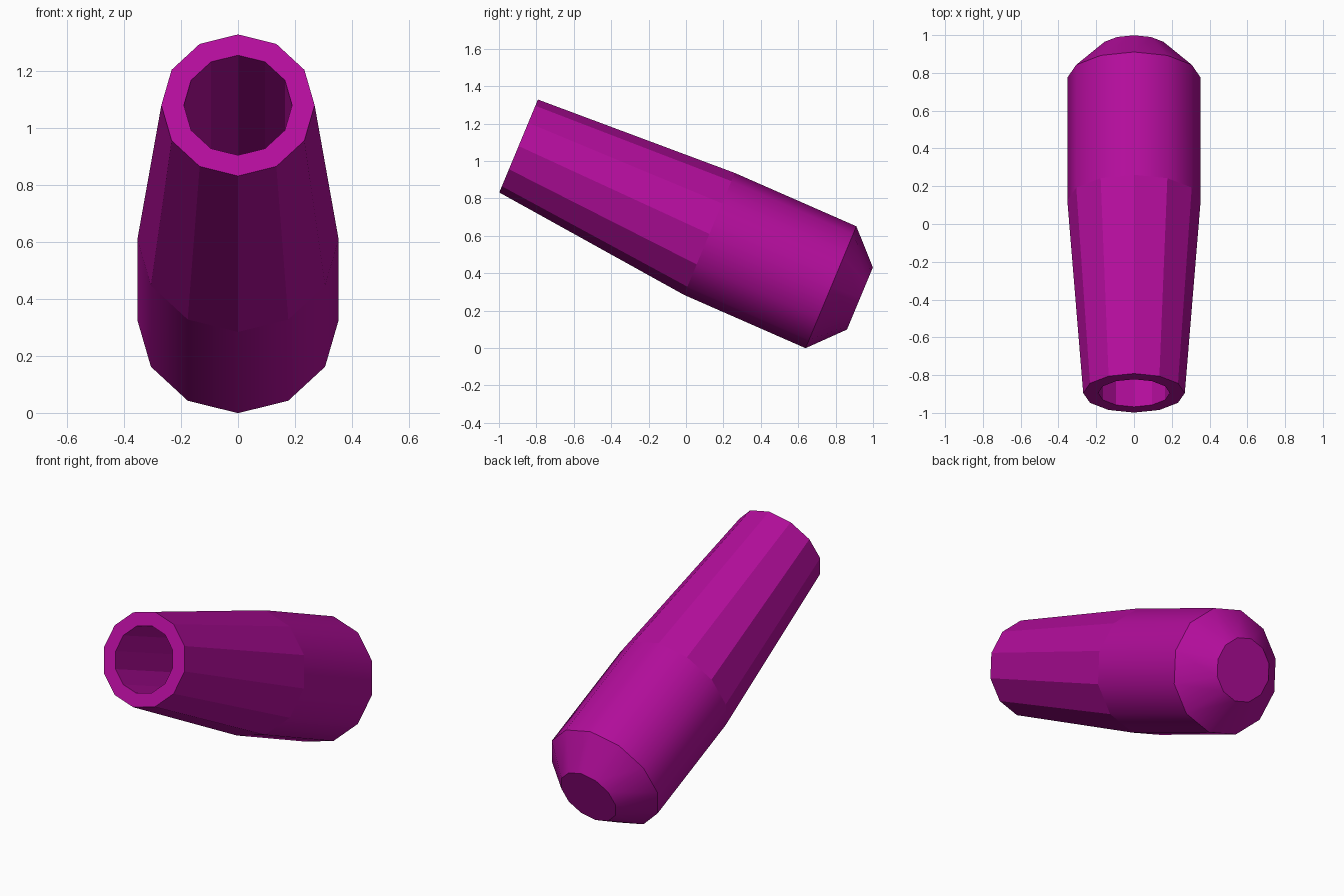
import bpy, bmesh, math
from mathutils import Vector

if "Cube" in bpy.data.objects:
    bpy.data.objects.remove(bpy.data.objects["Cube"])

SIDES = 12
TILT = math.radians(22.6)
UP = Vector((0, math.sin(TILT), math.cos(TILT)))   # across the tilted axis
SIDE = Vector((1, 0, 0))

# Rings from the bottom of the bore, out over the rim, to the rear cap: (y, z, radius)
RINGS = [
    (0.10, 0.665, 0.19),     # bore floor
    (-0.895, 1.08, 0.19),    # inner rim
    (-0.895, 1.08, 0.269),   # outer rim
    (0.125, 0.61, 0.353),    # middle of the body
    (0.775, 0.325, 0.353),   # start of the rear chamfer
    (0.93, 0.265, 0.18),     # rear cap
]
SMOOTH_BANDS = {3, 4}        # rear body and chamfer


def add_ring(bm, y, z, radius):
    centre = Vector((0, y, z))
    angles = [2 * math.pi * i / SIDES for i in range(SIDES)]
    return [bm.verts.new(centre + radius * (math.sin(a) * SIDE + math.cos(a) * UP))
            for a in angles]


bm = bmesh.new()
rings = [add_ring(bm, *r) for r in RINGS]

# Walls between neighbouring rings
for band, (a, b) in enumerate(zip(rings, rings[1:])):
    for i in range(SIDES):
        j = (i + 1) % SIDES
        face = bm.faces.new((a[i], a[j], b[j], b[i]))
        face.smooth = band in SMOOTH_BANDS

# Bore floor and rear cap
bm.faces.new(rings[0])
bm.faces.new(rings[-1])
bmesh.ops.recalc_face_normals(bm, faces=bm.faces)

# Crisp edge round the rear chamfer
for ring in (rings[4], rings[5]):
    for i in range(SIDES):
        bm.edges.get((ring[i], ring[(i + 1) % SIDES])).smooth = False

mesh = bpy.data.meshes.new("hollow_grip")
bm.to_mesh(mesh)
bm.free()
grip = bpy.data.objects.new("hollow_grip", mesh)
bpy.context.collection.objects.link(grip)

# Magenta finish
magenta = bpy.data.materials.new("magenta")
magenta.diffuse_color = (0.45, 0.004, 0.33, 1)
magenta.use_nodes = True
magenta.node_tree.nodes["Principled BSDF"].inputs["Base Color"].default_value = magenta.diffuse_color
mesh.materials.append(magenta)
